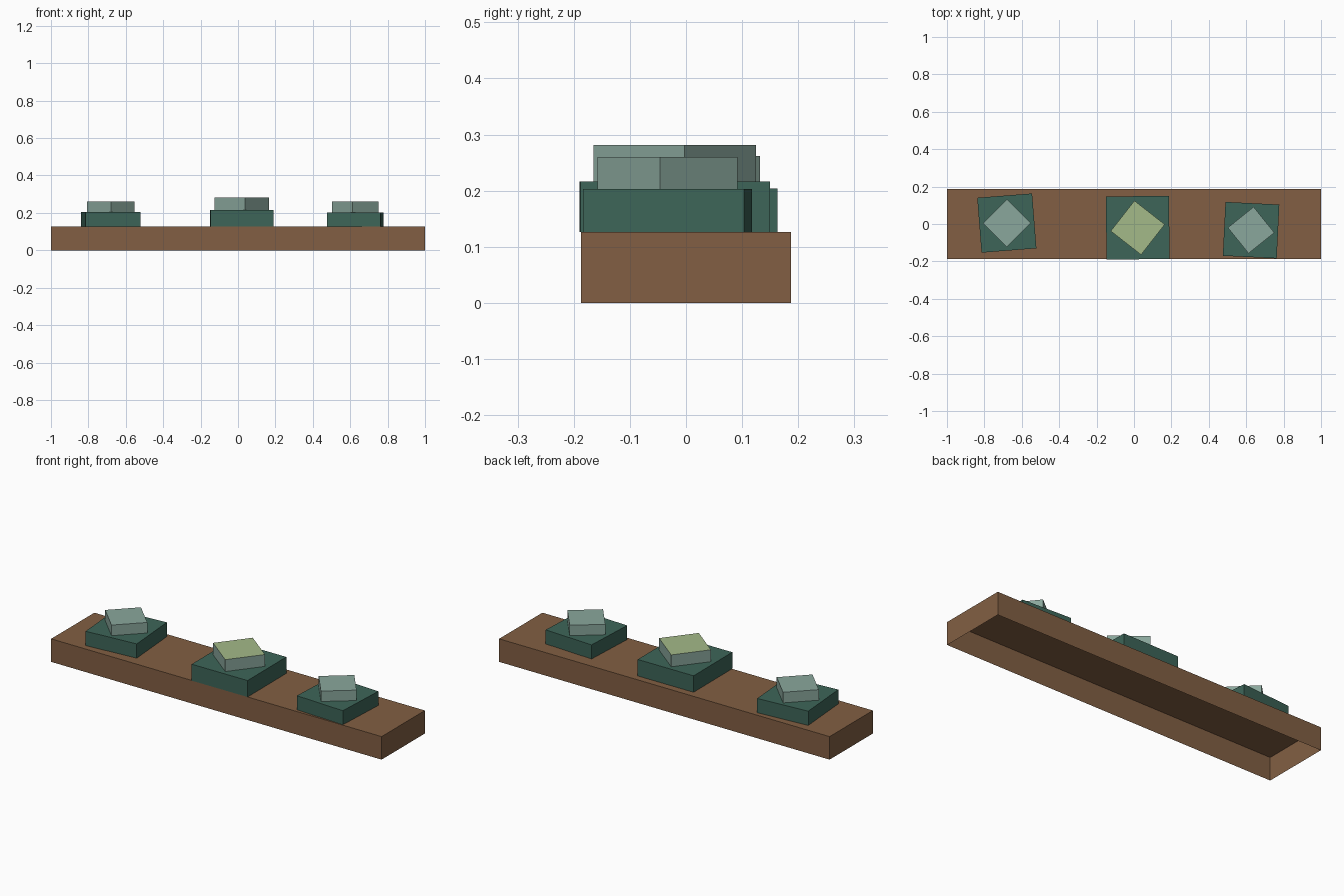
import bpy, bmesh
from math import radians
from mathutils import Matrix

if "Cube" in bpy.data.objects:
    bpy.data.objects.remove(bpy.data.objects["Cube"], do_unlink=True)


def material(name, srgb):
    color = [((c / 255 + 0.055) / 1.055) ** 2.4 for c in srgb] + [1.0]
    mat = bpy.data.materials.new(name)
    mat.diffuse_color = color
    mat.use_nodes = True
    mat.node_tree.nodes["Principled BSDF"].inputs["Base Color"].default_value = color
    return mat


brown = material("wood brown", (130, 95, 67))
green = material("dark green", (61, 101, 88))
sage = material("pale sage", (138, 167, 156))
lime = material("light lime", (164, 186, 137))


def open_box(name, center, size, z_low, z_high, angle, side_mat, top_mat=None):
    """Box without a bottom face; the top may have its own colour."""
    bm = bmesh.new()
    bmesh.ops.create_cube(bm, size=1, matrix=Matrix.Translation((0, 0, 0.5)))
    bm.normal_update()
    bmesh.ops.delete(bm, geom=[f for f in bm.faces if f.normal.z < -0.5],
                     context="FACES_ONLY")
    bmesh.ops.scale(bm, vec=(size[0], size[1], z_high - z_low), verts=bm.verts)
    mesh = bpy.data.meshes.new(name)
    mesh.materials.append(side_mat)
    if top_mat:
        mesh.materials.append(top_mat)
        for f in bm.faces:
            f.material_index = int(f.normal.z > 0.5)
    bm.to_mesh(mesh)
    bm.free()
    obj = bpy.data.objects.new(name, mesh)
    obj.location = (center[0], center[1], z_low)
    obj.rotation_euler.z = radians(angle)
    bpy.context.collection.objects.link(obj)


# Hollow board carrying the row of blocks
BOARD_TOP = 0.126
open_box("board", (0, 0), (2, 0.374), 0, BOARD_TOP, 0, brown)

# Stepped blocks: name, centre, base side, base top, base angle, cap side, cap top, cap angle, cap colour
blocks = [
    ("right", (-0.68, 0.005), 0.294, 0.204, 4.5, 0.180, 0.262, 45, sage),
    ("middle", (0.02, -0.02), 0.337, 0.216, 0.3, 0.206, 0.281, 52, lime),
    ("left", (0.626, -0.033), 0.288, 0.203, -2.8, 0.177, 0.260, 38.7, sage),
]
for side, center, base, base_top, base_turn, cap, cap_top, cap_turn, top in blocks:
    open_box(side + "_base_block", center, (base, base), BOARD_TOP, base_top, base_turn, green)
    open_box(side + "_cap_block", center, (cap, cap), base_top, cap_top, cap_turn, sage, top)
